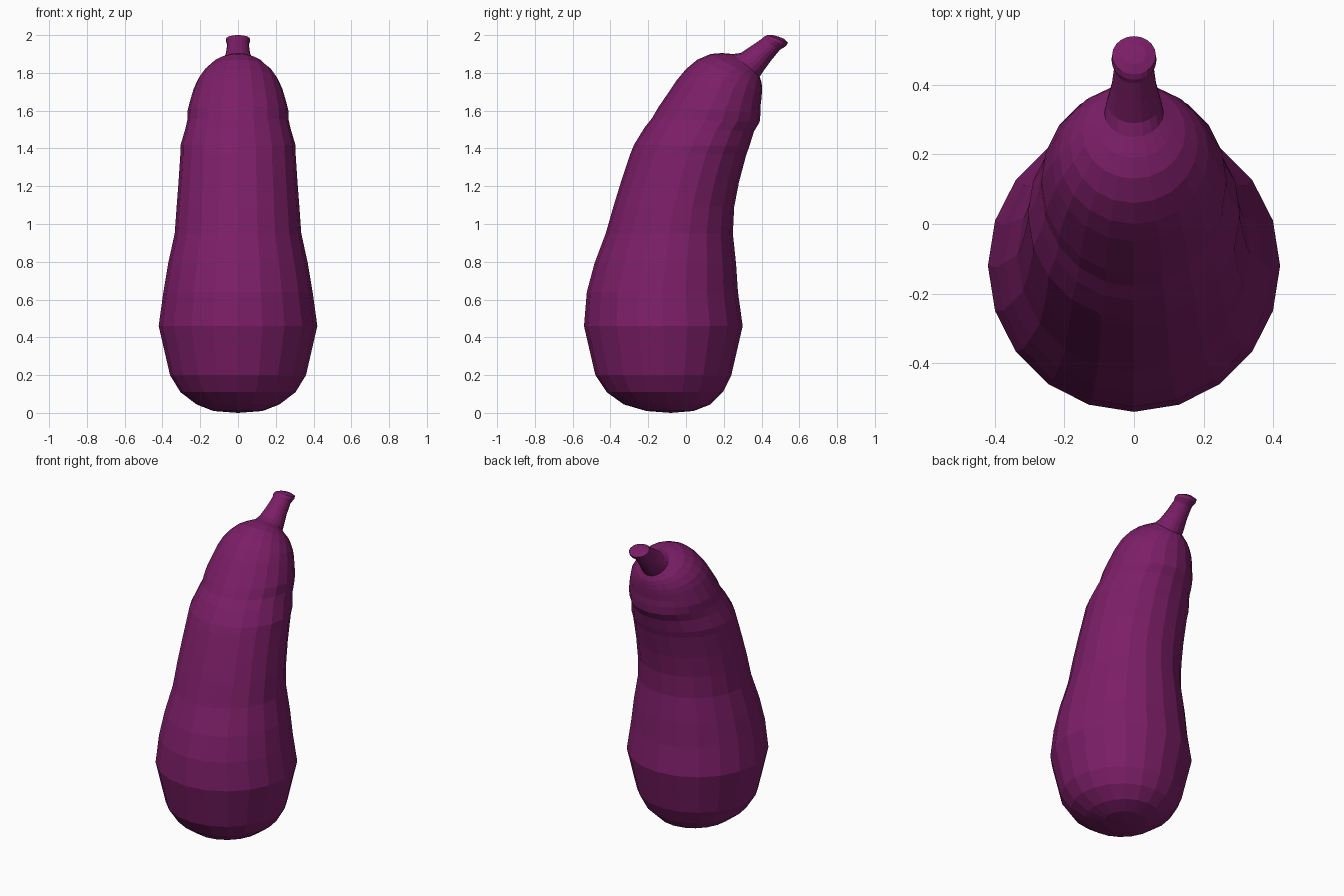
import bpy, bmesh, math

SIDES = 20

mat = bpy.data.materials.new("aubergine_purple")
mat.diffuse_color = (0.2, 0.013, 0.135, 1)


def loft(name, sections, start=None, end=None):
    """Skin tilted elliptical rings: front (y, z), back (y, z), half width."""
    bm = bmesh.new()
    rings = []
    for y0, z0, y1, z1, r in sections:
        cy, cz, hy, hz = (y0 + y1) / 2, (z0 + z1) / 2, (y1 - y0) / 2, (z1 - z0) / 2
        ring = []
        for i in range(SIDES):
            a = 2 * math.pi * i / SIDES
            s = math.sin(a)
            ring.append(bm.verts.new((r * math.cos(a), cy + hy * s, cz + hz * s)))
        rings.append(ring)
    for a, b in zip(rings, rings[1:]):
        for i in range(SIDES):
            j = (i + 1) % SIDES
            bm.faces.new((a[i], a[j], b[j], b[i]))
    # close both ends with a fan
    for ring, tip in ((rings[0], start), (rings[-1], end)):
        v = bm.verts.new((0, *tip))
        for i in range(SIDES):
            bm.faces.new((ring[i], ring[(i + 1) % SIDES], v))
    bmesh.ops.recalc_face_normals(bm, faces=bm.faces)
    me = bpy.data.meshes.new(name)
    bm.to_mesh(me)
    bm.free()
    me.materials.append(mat)
    ob = bpy.data.objects.new(name, me)
    bpy.context.collection.objects.link(ob)
    return ob


# curved fruit, running into the stalk at the top
loft("aubergine", [
    (-0.21, 0.01, 0.04, 0.01, 0.13),
    (-0.33, 0.045, 0.13, 0.045, 0.22),
    (-0.42, 0.11, 0.195, 0.11, 0.305),
    (-0.48, 0.20, 0.24, 0.20, 0.36),
    (-0.54, 0.46, 0.30, 0.46, 0.42),
    (-0.525, 0.64, 0.275, 0.64, 0.395),
    (-0.485, 0.79, 0.265, 0.79, 0.37),
    (-0.425, 0.95, 0.248, 0.95, 0.335),
    (-0.385, 1.09, 0.255, 1.09, 0.325),
    (-0.345, 1.22, 0.28, 1.22, 0.315),
    (-0.295, 1.37, 0.32, 1.37, 0.305),
    (-0.275, 1.42, 0.335, 1.41, 0.305),
    (-0.22, 1.51, 0.36, 1.49, 0.28),
    (-0.18, 1.56, 0.39, 1.54, 0.268),
    (-0.145, 1.62, 0.395, 1.59, 0.266),
    (-0.09, 1.70, 0.395, 1.63, 0.25),
    (-0.05, 1.76, 0.40, 1.67, 0.235),
    (0.00, 1.82, 0.402, 1.70, 0.215),
    (0.06, 1.87, 0.402, 1.73, 0.183),
    (0.13, 1.90, 0.40, 1.75, 0.148),
    (0.19, 1.905, 0.395, 1.765, 0.115),
    (0.25, 1.90, 0.39, 1.78, 0.085),
    # stalk
    (0.29, 1.905, 0.41, 1.81, 0.078),
    (0.35, 1.945, 0.45, 1.865, 0.064),
    (0.405, 1.983, 0.495, 1.92, 0.057),
    (0.415, 1.993, 0.53, 1.943, 0.065),
    (0.43, 2.0, 0.54, 1.96, 0.063),
    (0.46, 2.0, 0.52, 1.98, 0.034),
], start=(-0.08, 0.0), end=(0.49, 1.992))
